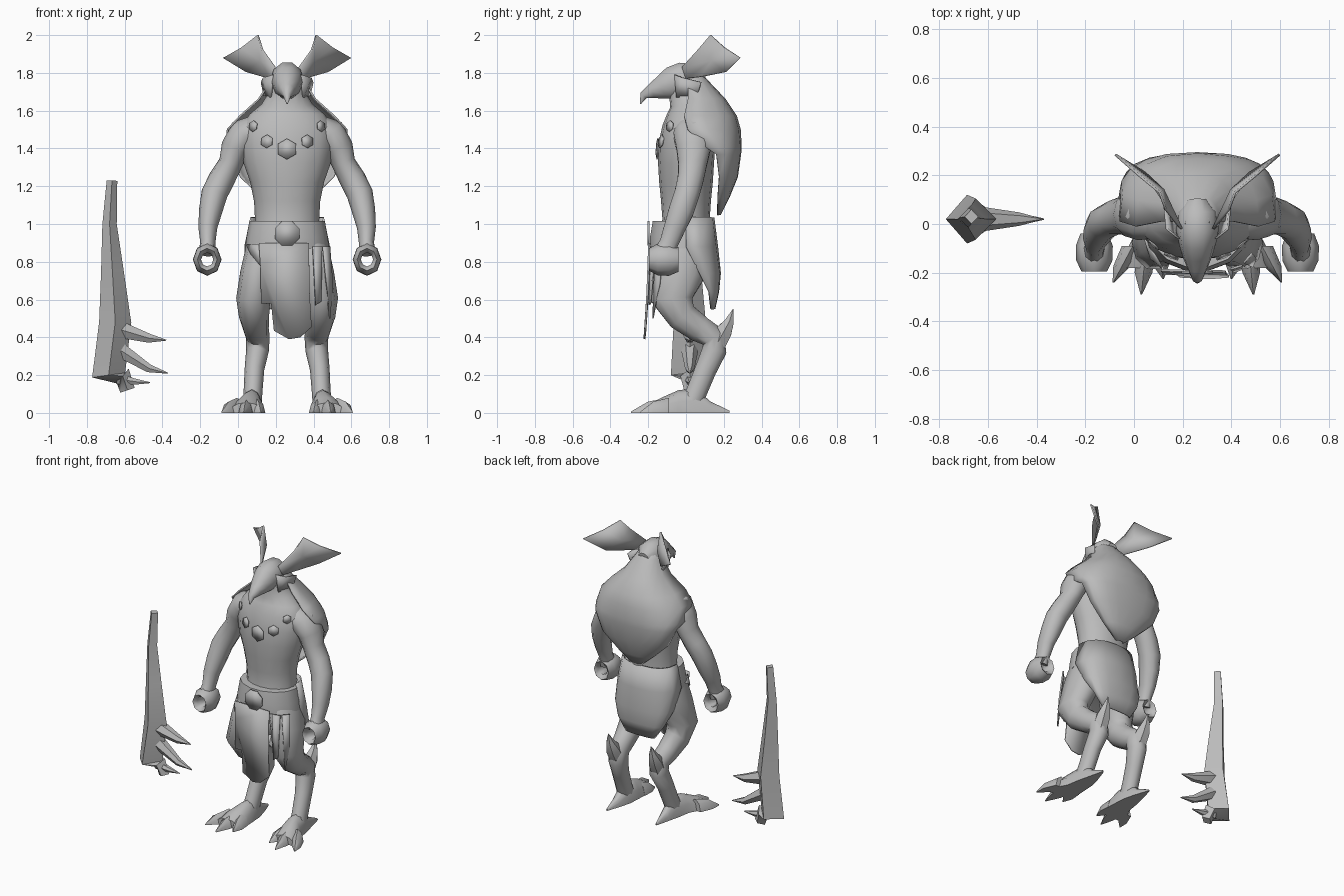
import bpy, bmesh, math
from mathutils import Vector

if "Cube" in bpy.data.objects:
    bpy.data.objects.remove(bpy.data.objects["Cube"])

CX = 0.26  # body centre line
grey = bpy.data.materials.new("plain grey")
grey.diffuse_color = (0.5, 0.5, 0.5, 1)
grey.use_nodes = True
grey.node_tree.nodes["Principled BSDF"].inputs["Base Color"].default_value = grey.diffuse_color


def finish(name, bm, mirror=False, x=CX, thick=0, angle=50):
    bmesh.ops.recalc_face_normals(bm, faces=bm.faces)
    me = bpy.data.meshes.new(name)
    bm.to_mesh(me)
    bm.free()
    me.materials.append(grey)
    for p in me.polygons:
        p.use_smooth = True
    me.set_sharp_from_angle(angle=math.radians(angle))
    ob = bpy.data.objects.new(name, me)
    ob.location.x = x
    bpy.context.collection.objects.link(ob)
    if thick:
        m = ob.modifiers.new("thickness", 'SOLIDIFY')
        m.thickness, m.offset = thick, 0
    if mirror:
        m = ob.modifiers.new("mirror", 'MIRROR')
        m.use_mirror_merge = False
    return ob


def bridge(bm, rings, closed=True):
    for a, b in zip(rings, rings[1:]):
        n = len(a)
        for i in range(n if closed else n - 1):
            j = (i + 1) % n
            bm.faces.new((a[i], a[j], b[j], b[i]))


def tube(name, rows, n=10, ref=(1, 0, 0), spin=0.0, **kw):
    """Loft of elliptical sections (x, y, z, r_side, r_other) along a path."""
    bm, rings = bmesh.new(), []
    pts = [Vector(r[:3]) for r in rows]
    for i, r in enumerate(rows):
        t = (pts[min(i + 1, len(pts) - 1)] - pts[max(i - 1, 0)]).normalized()
        s = Vector(ref)
        s = (s - t * s.dot(t)).normalized()
        o = t.cross(s)
        rings.append([bm.verts.new(pts[i] + s * r[3] * math.cos(a) + o * r[4] * math.sin(a))
                      for a in [spin + math.tau * k / n for k in range(n)]])
    bridge(bm, rings)
    bm.faces.new(rings[0])
    bm.faces.new(rings[-1])
    return finish(name, bm, **kw)


def back_sheet(name, rows, n=8, power=0.8, **kw):
    """Sheet wrapped round the back: rows of (z, half width, edge y, back y)."""
    bm, rings = bmesh.new(), []
    for z, hw, edge, back in rows:
        ring = []
        for k in range(n + 1):
            c, s = math.cos(math.pi * k / n), max(0, math.sin(math.pi * k / n))
            ring.append(bm.verts.new((-hw * math.copysign(abs(c) ** power, c),
                                      edge + (back - edge) * s ** power, z)))
        rings.append(ring)
    bridge(bm, rings, False)
    return finish(name, bm, thick=0.01, **kw)


def panel(name, pts, centre=None, thick=0.01, **kw):
    bm = bmesh.new()
    vs = [bm.verts.new(p) for p in pts]
    if centre:
        c = bm.verts.new(centre)
        for i in range(len(vs)):
            bm.faces.new((vs[i], vs[(i + 1) % len(vs)], c))
    else:
        bm.faces.new(vs)
    return finish(name, bm, thick=thick, **kw)


# Torso and neck
torso = tube("torso", [
    (0, -.01, .90, .18, .14), (0, 0, 1.02, .17, .125), (0, 0, 1.12, .175, .132),
    (0, 0, 1.22, .195, .142), (0, 0, 1.32, .23, .148), (0, .005, 1.42, .245, .15),
    (0, .015, 1.51, .245, .14), (0, .02, 1.58, .20, .12), (0, .02, 1.635, .135, .105),
    (0, .0, 1.70, .095, .09), (0, .0, 1.77, .075, .08)], 16)

# Domed shell over the back
back_sheet("back_shell", [
    (1.83, .045, .0, .05), (1.76, .085, .01, .11), (1.66, .15, .01, .205), (1.57, .25, -.01, .265),
    (1.50, .315, .01, .285), (1.41, .32, .10, .29), (1.37, .30, .16, .287), (1.25, .245, .175, .27),
    (1.14, .13, .167, .225), (1.05, .025, .165, .18)], 10)

# Head with hooked beak
tube("head", [
    (0, .10, 1.76, .04, .04), (0, .05, 1.765, .08, .085), (0, -.02, 1.76, .088, .10),
    (0, -.075, 1.745, .078, .092), (0, -.13, 1.722, .062, .066), (0, -.18, 1.703, .042, .042),
    (0, -.225, 1.68, .022, .022), (0, -.242, 1.635, .003, .003)], 10)
panel("cheek_frill", [(.075, -.06, 1.79), (.125, -.02, 1.775), (.135, .08, 1.75),
                      (.12, .06, 1.68), (.085, -.05, 1.67)], mirror=True)

# Large cupped ears
panel("ear", [(.085, 0, 1.77), (.065, -.02, 1.83), (.13, .06, 1.92), (.155, .13, 2.0),
              (.24, .20, 1.935), (.337, .285, 1.88), (.215, .21, 1.805), (.13, .08, 1.78)],
      centre=(.14, .14, 1.865), mirror=True)

# Arms
tube("arm", [
    (.16, .03, 1.51, .07, .09), (.225, .035, 1.475, .09, .105), (.275, .04, 1.40, .077, .095),
    (.30, .035, 1.32, .063, .08), (.345, .025, 1.24, .07, .072), (.385, .005, 1.16, .07, .07),
    (.405, -.025, 1.07, .062, .07), (.42, -.06, .98, .05, .06), (.42, -.09, .90, .04, .052),
    (.425, -.11, .85, .045, .06)], 10, mirror=True)

# Curled fist, hollow so that it can grip
bm = bmesh.new()
rings = []
for y, r in [(-.17, .034), (-.195, .055), (-.15, .078), (-.09, .08), (-.04, .06), (-.06, .034), (-.17, .034)]:
    rings.append([bm.verts.new((.423 + r * .95 * math.cos(a), y, .812 + r * 1.08 * math.sin(a)))
                  for a in [math.tau * k / 8 for k in range(8)]])
bridge(bm, rings)
bmesh.ops.remove_doubles(bm, verts=bm.verts, dist=.0005)
finish("fist", bm, mirror=True)

# Legs bent backwards at the hock
tube("leg", [
    (.10, -.01, .93, .10, .12), (.125, -.02, .84, .10, .145), (.155, -.04, .73, .095, .14),
    (.18, -.075, .60, .09, .115), (.175, -.02, .51, .08, .085), (.165, .07, .445, .068, .075),
    (.155, .145, .40, .063, .07), (.157, .15, .33, .06, .068), (.173, .105, .23, .052, .06),
    (.18, .06, .12, .05, .058), (.185, .03, .05, .05, .06)], 10, mirror=True)
tube("hock_spur", [(.16, .16, .36, .05, .055), (.163, .20, .43, .048, .05),
                   (.165, .23, .485, .028, .028), (.165, .25, .55, .002, .002)], 6, mirror=True)

# Feet: flat soled body and three pointed toes
bm = bmesh.new()
rings = []
for x, y, w, h in [(.19, .23, .006, .012), (.185, .13, .035, .06), (.185, .05, .055, .13),
                   (.19, -.04, .065, .12), (.21, -.12, .088, .085), (.218, -.18, .092, .055)]:
    rings.append([bm.verts.new((x + w * math.cos(a), y, h * math.sin(a)))
                  for a in [math.pi * k / 6 for k in range(7)]])
bridge(bm, rings)
bm.faces.new(rings[0])
bm.faces.new(rings[-1])
finish("foot", bm, mirror=True)
for name, base, tip, end in [("inner_toe", .165, .14, -.225), ("middle_toe", .21, .23, -.29),
                             ("outer_toe", .265, .345, -.24)]:
    bm = bmesh.new()
    rings = []
    for f, w, h in [(0, .045, .08), (.55, .036, .06), (1, .003, .008)]:
        x, y = base + (tip - base) * f, -.09 + (end + .09) * f
        rings.append([bm.verts.new((x + w * math.cos(a), y, h * math.sin(a)))
                      for a in [math.pi * k / 4 for k in range(5)]])
    bridge(bm, rings)
    bm.faces.new(rings[0])
    bm.faces.new(rings[-1])
    finish(name, bm, mirror=True)

# Belt, buckle and hanging cloths
tube("belt", [(0, -.02, .87, .222, .175), (0, -.02, .93, .215, .175), (0, -.02, 1.015, .20, .16)], 14)
back_sheet("back_cloth", [(1.035, .19, 0, .145), (.88, .222, 0, .165), (.74, .21, .07, .18),
                          (.64, .17, .12, .17), (.55, .11, .13, .15)])
panel("front_cloth", [(-.15, -.19, .90), (.115, -.195, .90), (.12, -.205, .62), (.13, -.215, .455),
                      (.07, -.22, .40), (.01, -.22, .39), (-.07, -.215, .435), (-.085, -.205, .58),
                      (-.138, -.205, .58), (-.142, -.195, .78)])
panel("cloth_strip", [(.135, -.185, .88), (.185, -.17, .88), (.18, -.185, .59), (.15, -.195, .57)])
panel("side_strip", [(.19, -.16, .88), (.225, -.12, .88), (.24, -.14, .68), (.225, -.175, .50)])
panel("side_flap", [(-.215, -.06, .89), (-.15, -.17, .89), (-.14, -.185, .78), (-.19, -.14, .84)])


def stud(name, at, r, host, n=6, mirror=False):
    """Thin plate lying on the nearest surface of the host."""
    _, loc, nor, _ = host.closest_point_on_mesh(at)
    u = Vector((0, 0, 1)).cross(nor).normalized()
    v = nor.cross(u)
    bm = bmesh.new()
    out = [bm.verts.new(loc + nor * .006 + r * (u * math.sin(math.tau * k / n) + v * math.cos(math.tau * k / n)))
           for k in range(n)]
    bm.faces.new(out)
    finish(name, bm, thick=.005, mirror=mirror)


# Hexagonal studs across chest and shoulders
bpy.context.view_layer.update()
stud("chest_stud", Vector((0, -.25, 1.40)), .055, torso)
stud("breast_stud", Vector((.135, -.2, 1.45)), .036, torso, mirror=True)
stud("collar_stud", Vector((.235, -.15, 1.53)), .03, torso, mirror=True)
panel("buckle", [(.07 * math.sin(math.tau * k / 8 + .39), -.198, .95 + .07 * math.cos(math.tau * k / 8 + .39))
                 for k in range(8)], thick=.009)

# Spiked club standing beside the body
tube("club", [(-.585, .02, .12, .04, .03), (-.61, .02, .195, .05, .05), (-.685, .02, .20, .088, .10),
              (-.65, .02, .48, .085, .085), (-.665, .02, .75, .06, .06), (-.68, .025, 1.0, .038, .04),
              (-.667, .03, 1.23, .028, .03)], 4, x=0, angle=60)
for i, (a, b, c, r) in enumerate([((-.62, .44), (-.47, .395), (-.38, .385), .05),
                                  ((-.62, .33), (-.47, .235), (-.37, .21), .045),
                                  ((-.64, .18), (-.54, .165), (-.465, .16), .032)]):
    tube("club_spike_%d" % (i + 1), [(a[0], .02, a[1], r, r), (b[0], .02, b[1], r * .55, r * .55),
                                     (c[0], .02, c[1], .003, .003)], 6, ref=(0, 1, 0), x=0)
